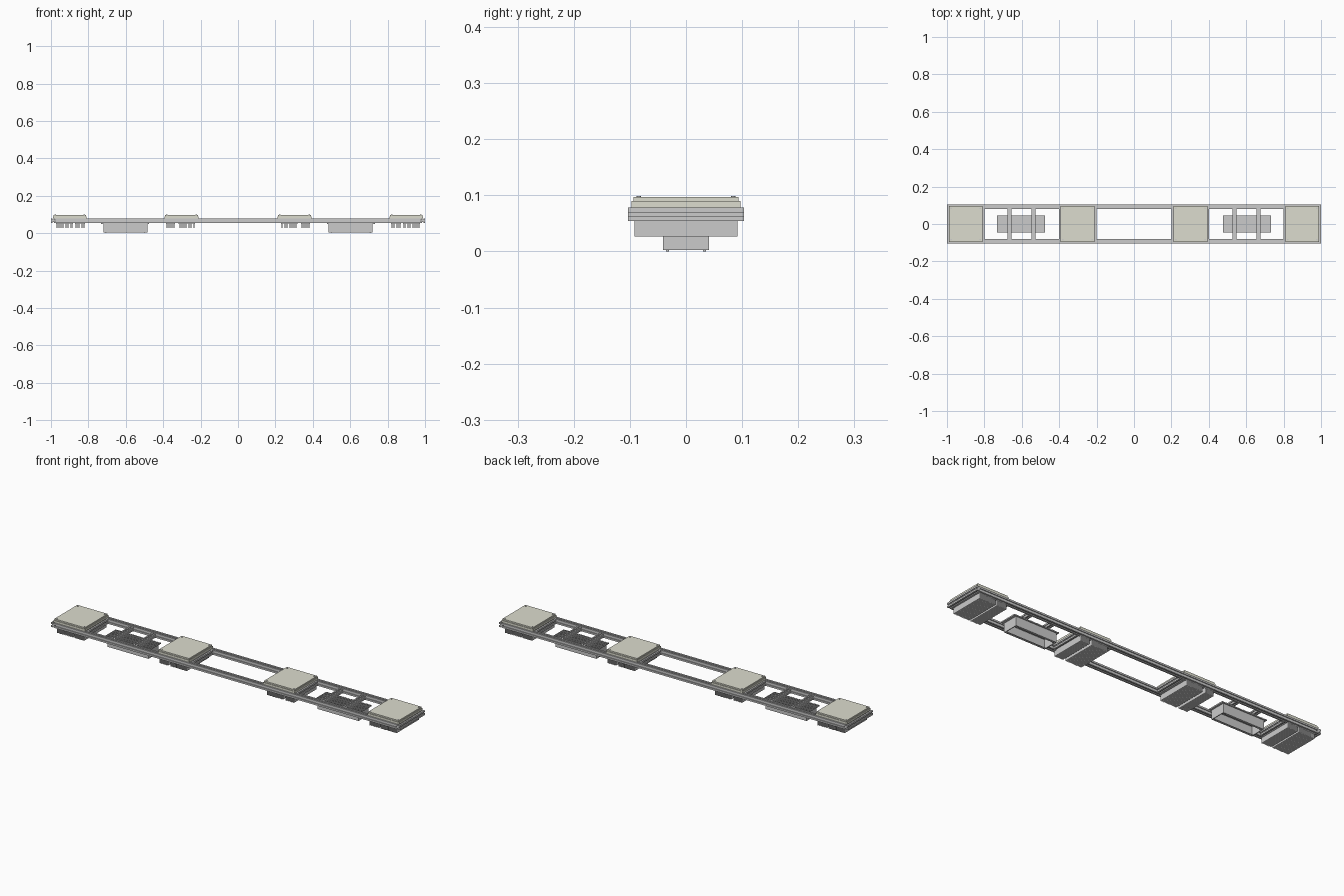
import bpy, bmesh, math
from mathutils import Vector

if "Cube" in bpy.data.objects:
    bpy.data.objects.remove(bpy.data.objects["Cube"])


def finish(name, bm):
    bmesh.ops.recalc_face_normals(bm, faces=bm.faces)
    me = bpy.data.meshes.new(name)
    bm.to_mesh(me)
    bm.free()
    ob = bpy.data.objects.new(name, me)
    bpy.context.collection.objects.link(ob)
    return ob


def add_box(bm, x0, x1, y0, y1, z0, z1):
    vs = bmesh.ops.create_cube(bm, size=1)["verts"]
    for v in vs:
        v.co = Vector(((x0 + x1) / 2 + v.co.x * (x1 - x0),
                       (y0 + y1) / 2 + v.co.y * (y1 - y0),
                       (z0 + z1) / 2 + v.co.z * (z1 - z0)))


def box(name, *b):
    bm = bmesh.new()
    add_box(bm, *b)
    return finish(name, bm)


def fins(name, x0, x1, y, z0, z1, pitch=0.006, t=0.0025):
    # row of thin plates running across the width
    bm = bmesh.new()
    n = max(2, round((x1 - x0 - t) / pitch) + 1)
    for i in range(n):
        x = x0 + (x1 - x0 - t) * i / (n - 1)
        add_box(bm, x, x + t, -y, y, z0, z1)
    return finish(name, bm)


def extrusion(name, h, axis, a, b, c1, z):
    # square slotted bar: one groove per side, swept along x or y
    g, d = h * 0.28, h * 0.35
    side = [(-h, -h), (-g, -h), (-g, -h + d), (g, -h + d), (g, -h)]
    pts = []
    for k in range(4):
        c, s = round(math.cos(k * math.pi / 2)), round(math.sin(k * math.pi / 2))
        pts += [(u * c - v * s, u * s + v * c) for u, v in side]
    bm = bmesh.new()
    rings = []
    for e in (a, b):
        rings.append([bm.verts.new((e, c1 + u, z + v) if axis == "x" else (c1 + u, e, z + v))
                      for u, v in pts])
    n = len(pts)
    for i in range(n):
        j = (i + 1) % n
        bm.faces.new((rings[0][i], rings[0][j], rings[1][j], rings[1][i]))
    bm.faces.new(rings[0])
    bm.faces.new(rings[1])
    return finish(name, bm)


def screws(name, xs, ys, z, r, depth):
    bm = bmesh.new()
    for x in xs:
        for y in ys:
            vs = bmesh.ops.create_cone(bm, cap_ends=True, segments=12, radius1=r,
                                       radius2=r, depth=depth)["verts"]
            bmesh.ops.translate(bm, verts=vs, vec=(x, y, z))
    return finish(name, bm)


def pale(ob):
    ob.data.materials.append(pale_mat)


pale_mat = bpy.data.materials.new("pale_panel")
pale_mat.diffuse_color = (0.72, 0.72, 0.62, 1)
pale_mat.use_nodes = True
pale_mat.node_tree.nodes["Principled BSDF"].inputs["Base Color"].default_value = pale_mat.diffuse_color

ZR, H = 0.0665, 0.012

# long side rails
for s in (-1, 1):
    extrusion("side_rail", H, "x", -1 + 2 * H, 1 - 2 * H, s * 0.091, ZR)

for s in (-1, 1):
    def span(a, b):
        return sorted((s * a, s * b))

    # cross bars: the outermost closes the frame end
    extrusion("end_bar", H, "y", -0.103, 0.103, s * (1 - H), ZR)
    for x in (0.812, 0.388, 0.212):
        extrusion("cross_bar", H, "y", -0.079, 0.079, s * x, ZR)

    # panels with stepped cover, body and cooling fins
    for c, groups in ((0.9, ((0.973, 0.882), (0.872, 0.818))),
                      (0.302, ((0.385, 0.337), (0.322, 0.230)))):
        pale(box("panel_base", *span(c - 0.090, c + 0.090), -0.097, 0.097, 0.0785, 0.090))
        pale(box("panel_cover", *span(c - 0.087, c + 0.087), -0.094, 0.094, 0.090, 0.097))
        box("panel_body", *span(c - 0.076, c + 0.076), -0.079, 0.079, 0.056, 0.0785)
        screws("panel_screws", (s * (c - 0.078), s * (c + 0.078)), (-0.084, 0.084),
               0.097, 0.004, 0.003)
        for a, b in groups:
            fins("cooling_fins", *span(a, b), 0.092, 0.027, 0.053)
            box("fin_plate", *span(a, b), -0.092, 0.092, 0.052, 0.0565)

    # hanger bars carrying the tray
    for x in (0.665, 0.537):
        extrusion("hanger_bar", 0.01, "y", -0.079, 0.079, s * x, ZR)

    # tray open at the bottom, with inward lip and ribbed top
    x0, x1 = span(0.485, 0.720)
    t, w, zb = 0.004, 0.041, 0.003
    bm = bmesh.new()
    for k in (-1, 1):
        ys = sorted((k * w, k * (w - t)))
        add_box(bm, x0, x1, *ys, zb, 0.052)
        ys = sorted((k * (w - t), k * (w - 0.011)))
        add_box(bm, x0 + t, x1 - t, *ys, zb, zb + 0.003)
    for xa in (x0, x1 - t):
        add_box(bm, xa, xa + t, -w + t, w - t, zb, 0.052)
    finish("tray_walls", bm)
    f0, f1 = span(0.475, 0.733)
    box("tray_top", f0, f1, -0.046, 0.046, 0.050, 0.0535)
    fins("tray_ribs", f0, f1, 0.046, 0.053, 0.0565)
    screws("tray_screws", (x0 + 0.015, x1 - 0.015), (-0.033, 0.033), 0.002, 0.003, 0.004)
